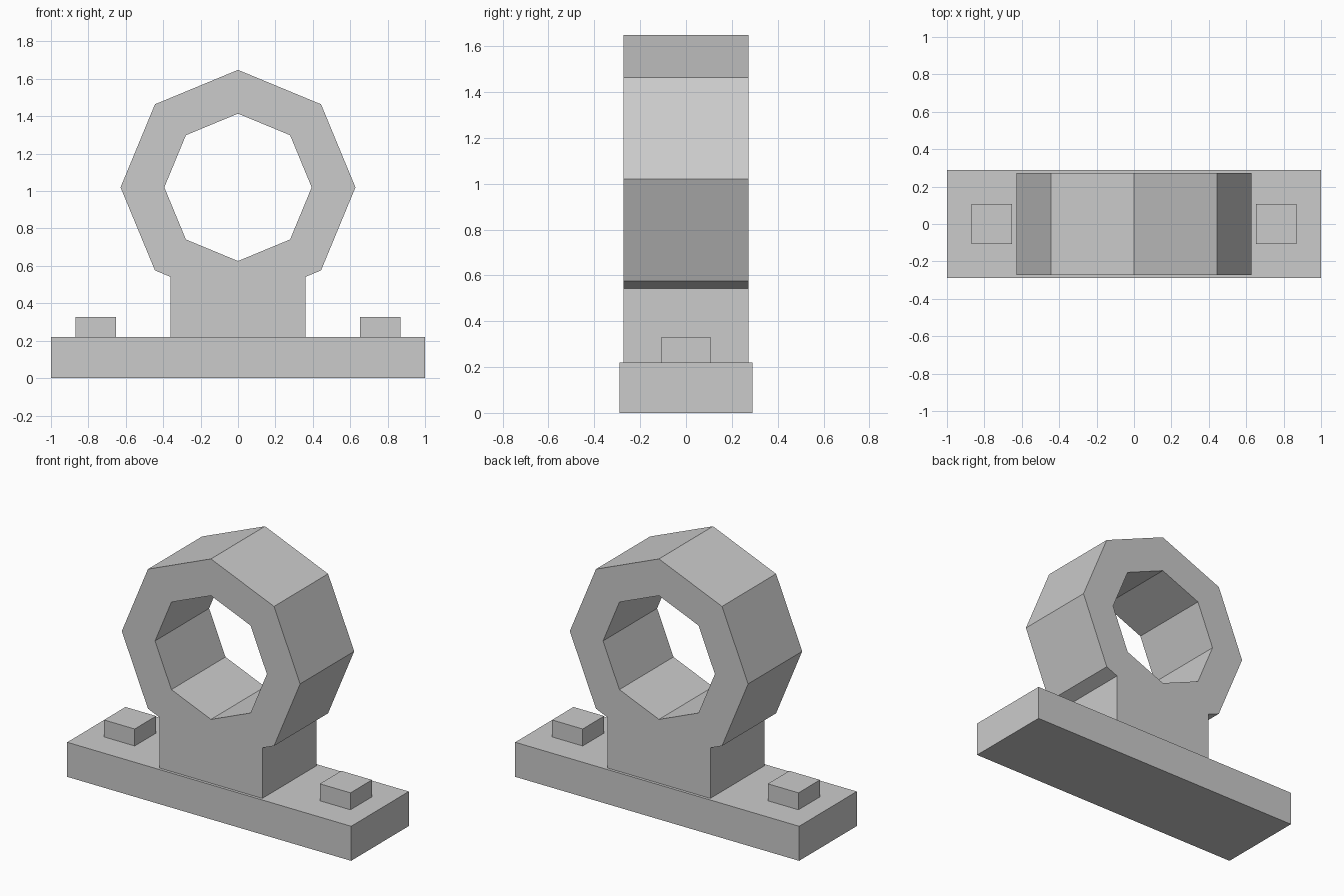
import bpy, bmesh
from math import sin, cos, pi

cube = bpy.data.objects.get("Cube")
if cube:
    bpy.data.objects.remove(cube, do_unlink=True)

grey = bpy.data.materials.new("plain_grey")
grey.use_nodes = True
colour = (0.6, 0.6, 0.6, 1)
grey.diffuse_color = colour
grey.node_tree.nodes["Principled BSDF"].inputs["Base Color"].default_value = colour


def add_object(name, bm):
    bmesh.ops.recalc_face_normals(bm, faces=bm.faces)
    mesh = bpy.data.meshes.new(name)
    bm.to_mesh(mesh)
    bm.free()
    mesh.materials.append(grey)
    obj = bpy.data.objects.new(name, mesh)
    bpy.context.collection.objects.link(obj)


def box(name, x, half_x, half_y, z0, z1):
    bm = bmesh.new()
    bmesh.ops.create_cube(bm, size=1)
    for v in bm.verts:
        v.co.x = x + v.co.x * 2 * half_x
        v.co.y *= 2 * half_y
        v.co.z = z0 if v.co.z < 0 else z1
    add_object(name, bm)


BASE_TOP = 0.22

# Base plate and its two bolt heads
box("base_plate", 0, 1.0, 0.29, 0, BASE_TOP)
for side, sign in (("left", 1), ("right", -1)):
    box("bolt_head_" + side, sign * 0.76, 0.108, 0.108, BASE_TOP, 0.328)


# Octagonal bearing ring joined to its pedestal, as one extruded profile
def bearing_housing(centre_z, outer, inner, leg, half_depth):
    bm = bmesh.new()

    def point(x, z):
        return bm.verts.new((x, -half_depth, z))

    def octagon(radius):
        # corners run round from the bottom one
        return [point(radius * sin(i * pi / 4), centre_z - radius * cos(i * pi / 4))
                for i in range(8)]

    rim, bore = octagon(outer), octagon(inner)
    for i in range(1, 7):
        bm.faces.new((rim[i], rim[i + 1], bore[i + 1], bore[i]))

    # pedestal sides meet the two lowest rim edges
    low, corner = rim[0].co, rim[1].co
    shoulder = low.z + (corner.z - low.z) * leg / corner.x
    bm.verts.remove(rim[0])
    pedestal = [point(-leg, shoulder), point(-leg, BASE_TOP),
                point(leg, BASE_TOP), point(leg, shoulder)]
    bm.faces.new([rim[7]] + pedestal + [rim[1], bore[1], bore[0], bore[7]])

    solid = bmesh.ops.extrude_face_region(bm, geom=bm.faces[:], use_keep_orig=True)
    for v in solid["geom"]:
        if isinstance(v, bmesh.types.BMVert):
            v.co.y = half_depth
    add_object("bearing_housing", bm)


bearing_housing(1.02, 0.628, 0.394, 0.362, 0.272)
